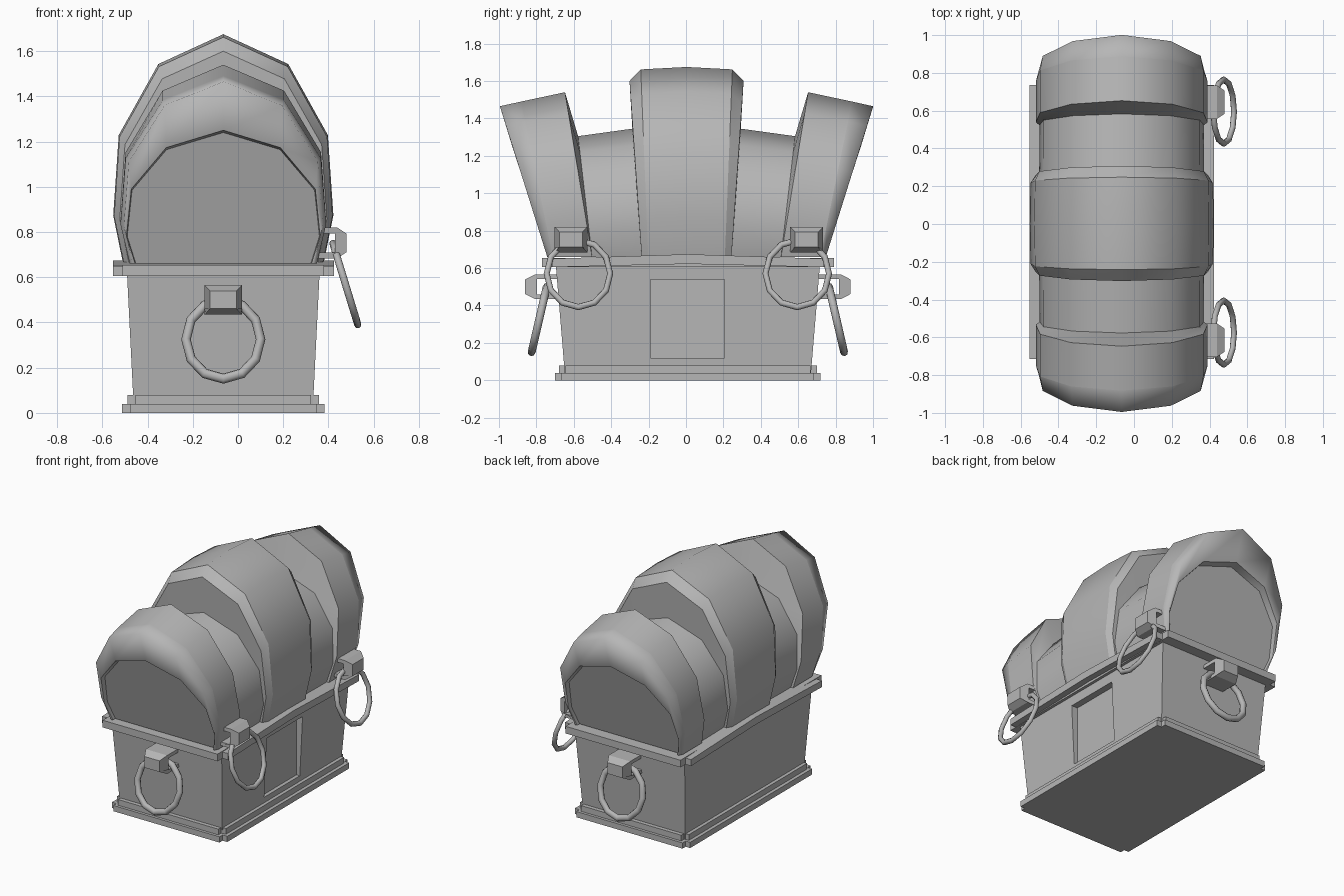
import bpy, bmesh, math
from mathutils import Vector, Matrix

if "Cube" in bpy.data.objects:
    bpy.data.objects.remove(bpy.data.objects["Cube"])

CX, CY = -0.065, 0.01
GREY = bpy.data.materials.new("dark_grey")
GREY.diffuse_color = (0.47, 0.47, 0.47, 1)
GREY.use_nodes = True
GREY.node_tree.nodes["Principled BSDF"].inputs["Base Color"].default_value = GREY.diffuse_color


def make(name, verts, faces):
    bm = bmesh.new()
    vs = [bm.verts.new(v) for v in verts]
    for f in faces:
        bm.faces.new([vs[i] for i in f])
    bmesh.ops.recalc_face_normals(bm, faces=bm.faces)
    me = bpy.data.meshes.new(name)
    bm.to_mesh(me)
    bm.free()
    me.materials.append(GREY)
    ob = bpy.data.objects.new(name, me)
    bpy.context.collection.objects.link(ob)
    return ob


def loft(name, rings, closed=True):
    """Skin a list of point rings and cap both ends."""
    n = len(rings[0])
    faces = [(a * n + i, a * n + (i + 1) % n, (a + 1) * n + (i + 1) % n, (a + 1) * n + i)
             for a in range(len(rings) - 1) for i in range(n if closed else n - 1)]
    faces += [tuple(range(n)), tuple(range((len(rings) - 1) * n, len(rings) * n))]
    return make(name, [p for r in rings for p in r], faces)


def block(name, hx, hy, z0, z1, top=None):
    """Box centred on the chest; top gives the half sizes of a flared top."""
    def rect(a, b, z):
        return [(CX - a, CY - b, z), (CX + a, CY - b, z), (CX + a, CY + b, z), (CX - a, CY + b, z)]
    return loft(name, [rect(hx, hy, z0), rect(*(top or (hx, hy)), z1)])


# Tapered body with a recessed panel on the right side
body = block("chest_body", 0.395, 0.655, 0.0, 0.64, (0.427, 0.708))
cutter = make("panel_cutter",
              [(x, y, z) for x in (0.31, 0.6) for y in (-0.19, 0.205) for z in (0.12, 0.54)],
              [(0, 1, 3, 2), (4, 5, 7, 6), (0, 1, 5, 4), (2, 3, 7, 6), (0, 2, 6, 4), (1, 3, 7, 5)])
cutter.hide_render = True
mod = body.modifiers.new("panel_recess", 'BOOLEAN')
mod.operation, mod.object, mod.solver = 'DIFFERENCE', cutter, 'EXACT'
bpy.context.view_layer.objects.active = body
bpy.ops.object.modifier_apply(modifier=mod.name)
bpy.data.objects.remove(cutter)

# Stepped base boards, crossing so the corners stay notched
for i, (hx, hy, z0, z1) in enumerate([(0.447, 0.71, 0.0, 0.04), (0.423, 0.69, 0.04, 0.08)]):
    block(f"base_side_board_{i}", hx, hy - 0.035, z0, z1)
    block(f"base_end_board_{i}", hx - 0.035, hy, z0, z1)

# Rim: slightly arched along the sides, straight across the ends
arched = [(-0.725, 0.605), (0, 0.622), (0.725, 0.605), (0.725, 0.65), (0, 0.674), (-0.725, 0.65)]
loft("rim_sides", [[(CX + s * 0.489, CY + y, z) for y, z in arched] for s in (-1, 1)])
block("rim_ends", 0.445, 0.78, 0.605, 0.655)

# Lid: one skin through leaning arches, giving three raised bands and two valleys
HALF = [(0.91, 0.0), (1.0, 0.21), (0.95, 0.56), (0.59, 0.87), (0.0, 1.0)]
ARCH = [(-u, t) for u, t in HALF] + [(u, t) for u, t in HALF[-2::-1]]


def arch(y_base, y_top, peak, w, s=1):
    return [(CX + u * w, 0.003 + s * (y_base + (y_top - y_base) * t), 0.66 + (peak - 0.66) * t)
            for u, t in ARCH]


half_lid = [
    (0.205, 0.245, 1.662, 0.483),   # middle band outer edge
    (0.24, 0.305, 1.60, 0.458),     # middle band bevel
    (0.24, 0.29, 1.345, 0.437),     # valley start
    (0.505, 0.58, 1.305, 0.435),    # valley end
    (0.505, 0.65, 1.54, 0.455),     # end band inner edge
    (0.715, 0.885, 1.49, 0.455),    # end band bevel
    (0.745, 0.998, 1.465, 0.440),   # end band outer edge
    (0.74, 0.932, 1.25, 0.428),     # end wall lip
    (0.715, 0.88, 1.24, 0.425),     # recessed end wall
]
rings = [arch(*r, s=-1) for r in reversed(half_lid)]
rings += [arch(0, 0, 1.675, 0.487)] + [arch(*r) for r in half_lid]
lid = loft("lid", rings, closed=False)

# Smooth around the arches, creased along the band edges
n, last = len(ARCH), len(half_lid)
for p in lid.data.polygons:
    p.use_smooth = True
for e in lid.data.edges:
    a, b = (v // n for v in e.vertices)
    e.use_edge_sharp = a == b and abs(a - last) not in (0, 7)


def handle(name, base, out, depth, h, w, ring_at, tilt, major, minor, stretch):
    """Hollow staple sticking out along 'out', with a hanging ring."""
    out = Vector(out)
    side = out.cross(Vector((0, 0, 1)))
    prof = [(0, 1), (0.72, 1), (1, 0.6), (1, -0.6), (0.72, -1), (0, -1),
            (0, -0.62), (0.65, -0.62), (0.65, 0.62), (0, 0.62)]
    loft(name + "_staple", [[Vector(base) + out * d * depth + Vector((0, 0, z * h))
                             + side * s * w * (0.7 if d == 1 else 1) for d, z in prof]
                            for s in (-1, 1)])
    bpy.ops.mesh.primitive_torus_add(major_segments=12, minor_segments=8,
                                     major_radius=major, minor_radius=minor)
    ring = bpy.context.object
    ring.name = name + "_ring"
    ring.data.materials.append(GREY)
    # stand the ring up facing outwards, then swing its foot away from the chest
    face = Vector((0, 0, 1)).rotation_difference(out).to_matrix().to_4x4()
    swing = Matrix.Rotation(-tilt, 4, side)
    if (swing @ Vector((0, 0, -1))).dot(out) < 0:
        swing = Matrix.Rotation(tilt, 4, side)
    tall = Matrix.Diagonal((1, 1, stretch, 1))
    ring.data.transform(Matrix.Translation(ring_at) @ swing @ tall @ face)
    bpy.ops.object.shade_smooth()


# Ring pulls on both ends and two on the right side
for s, tag in ((-1, "front"), (1, "back")):
    handle(tag + "_handle", (CX, CY + s * 0.69, 0.50), (0, s, 0), 0.18, 0.065, 0.083,
           (CX, CY + s * 0.795, 0.325), math.radians(13), 0.165, 0.021, 1.08)
    handle(tag + "_side_handle", (0.335, 0.015 + s * 0.63, 0.752), (1, 0, 0), 0.145, 0.068, 0.088,
           (0.475, 0.01 + s * 0.585, 0.57), math.radians(17), 0.17, 0.016, 1.1)
